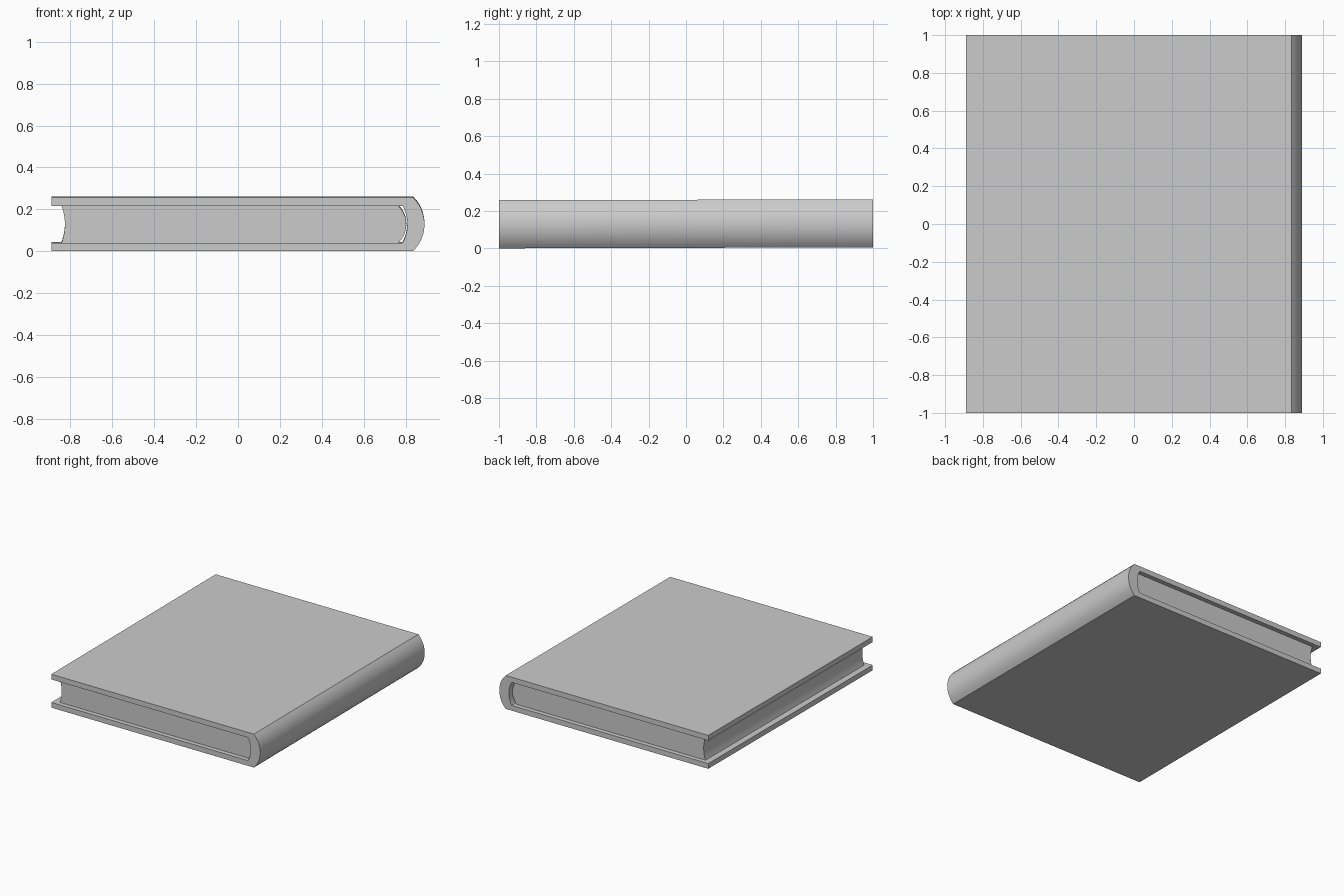
import bpy, bmesh, math

if "Cube" in bpy.data.objects:
    bpy.data.objects.remove(bpy.data.objects["Cube"])

# One plain grey for the whole book
grey = bpy.data.materials.new("plain_grey")
grey.diffuse_color = (0.6, 0.6, 0.6, 1)
grey.use_nodes = True
grey.node_tree.nodes["Principled BSDF"].inputs["Base Color"].default_value = grey.diffuse_color

TILT = 0.0025  # the book lies very slightly tipped along its length


def arc(x_end, x_mid, z0, z1, n=12):
    """Shallow arc bulging to x_mid, from (x_end, z0) up to (x_end, z1)."""
    s, h = x_mid - x_end, (z1 - z0) / 2
    r = (s * s + h * h) / (2 * abs(s))
    a, d = math.asin(h / r), math.copysign(1, s)
    return [(x_mid - d * r + d * r * math.cos(t), (z0 + z1) / 2 + r * math.sin(t))
            for t in (-a + 2 * a * i / n for i in range(n + 1))]


def extrude(name, profile, y0, y1):
    """Extrude an x-z outline along y."""
    bm = bmesh.new()
    face = bm.faces.new([bm.verts.new((x, y0, z + TILT * (y0 + 1))) for x, z in profile])
    out = bmesh.ops.extrude_face_region(bm, geom=[face])
    moved = [v for v in out["geom"] if isinstance(v, bmesh.types.BMVert)]
    bmesh.ops.translate(bm, verts=moved, vec=(0, y1 - y0, TILT * (y1 - y0)))
    bmesh.ops.recalc_face_normals(bm, faces=bm.faces)
    mesh = bpy.data.meshes.new(name)
    bm.to_mesh(mesh)
    bm.free()
    obj = bpy.data.objects.new(name, mesh)
    bpy.context.collection.objects.link(obj)
    mesh.materials.append(grey)
    bpy.ops.object.select_all(action='DESELECT')
    obj.select_set(True)
    bpy.context.view_layer.objects.active = obj
    bpy.ops.object.shade_smooth_by_angle(angle=math.radians(30))
    return obj


# Cover: two boards joined by a rounded spine
outer = arc(0.835, 0.89, 0.0, 0.257)
inner = arc(0.785, 0.808, 0.04, 0.217)
extrude("cover", [(-0.89, 0.0)] + outer + [(-0.89, 0.257), (-0.89, 0.217)]
        + inner[::-1] + [(-0.89, 0.04)], -1, 1)

# Page block: hollow fore edge, rounded back, set in from the cover ends
back = arc(0.765, 0.803, 0.04, 0.217)
fore = arc(-0.842, -0.826, 0.04, 0.217)
extrude("pages", back + fore[::-1], -0.965, 0.965)
